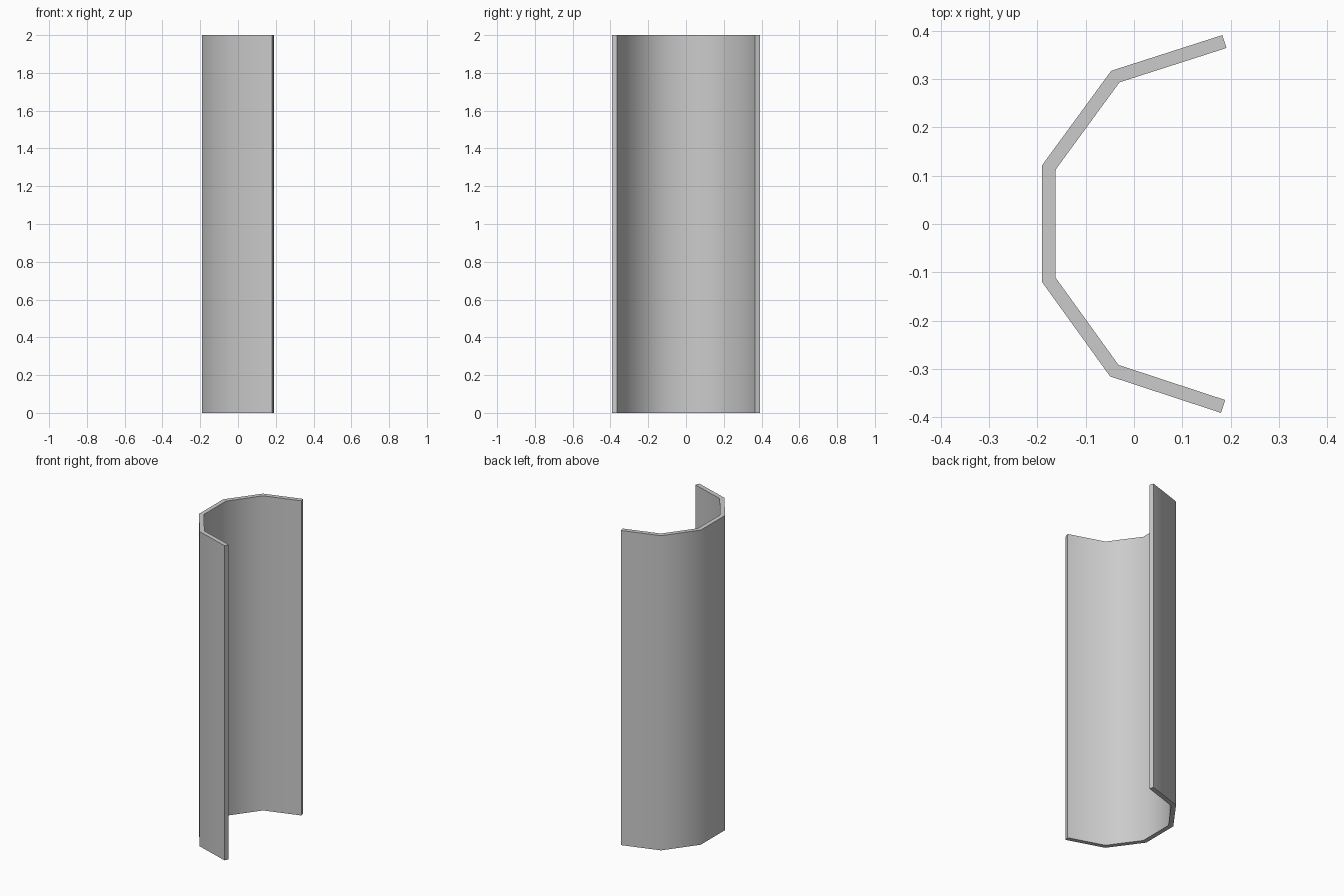
import bpy, bmesh
from math import cos, sin, radians

if "Cube" in bpy.data.objects:
    bpy.data.objects.remove(bpy.data.objects["Cube"])

RADIUS, WALL, HEIGHT = 0.391, 0.028, 2.0
CENTRE_X, SIDES, TILT = 0.1815, 5, -0.2


def polar(r, deg):
    a = radians(deg + TILT)
    return r * cos(a), r * sin(a)


# Half-decagon cross-section, outer line then inner line with square-cut ends
outer = [polar(RADIUS, 90 + 36 * i) for i in range(SIDES + 1)]
inner = [polar(RADIUS - WALL / cos(radians(18)), 90 + 36 * i) for i in range(SIDES + 1)]
for i, normal in ((0, 108), (SIDES, 252)):
    nx, ny = polar(WALL, normal)
    inner[i] = (outer[i][0] - nx, outer[i][1] - ny)

# Bottom strip of quads, extruded upward into the curved wall
bm = bmesh.new()
rows = [[bm.verts.new((x + CENTRE_X, y, 0)) for x, y in line] for line in (outer, inner)]
for i in range(SIDES):
    bm.faces.new((rows[0][i], rows[0][i + 1], rows[1][i + 1], rows[1][i]))
base = bm.faces[:]
result = bmesh.ops.extrude_face_region(bm, geom=base, use_keep_orig=True)
top = [v for v in result["geom"] if isinstance(v, bmesh.types.BMVert)]
bmesh.ops.translate(bm, verts=top, vec=(0, 0, HEIGHT))
bmesh.ops.recalc_face_normals(bm, faces=bm.faces[:])

mesh = bpy.data.meshes.new("curved_wall")
bm.to_mesh(mesh)
bm.free()
wall = bpy.data.objects.new("curved_wall", mesh)
bpy.context.collection.objects.link(wall)

# Smooth across the facets, sharp at the rims and ends
bpy.context.view_layer.objects.active = wall
wall.select_set(True)
bpy.ops.object.shade_smooth_by_angle(angle=radians(45))
